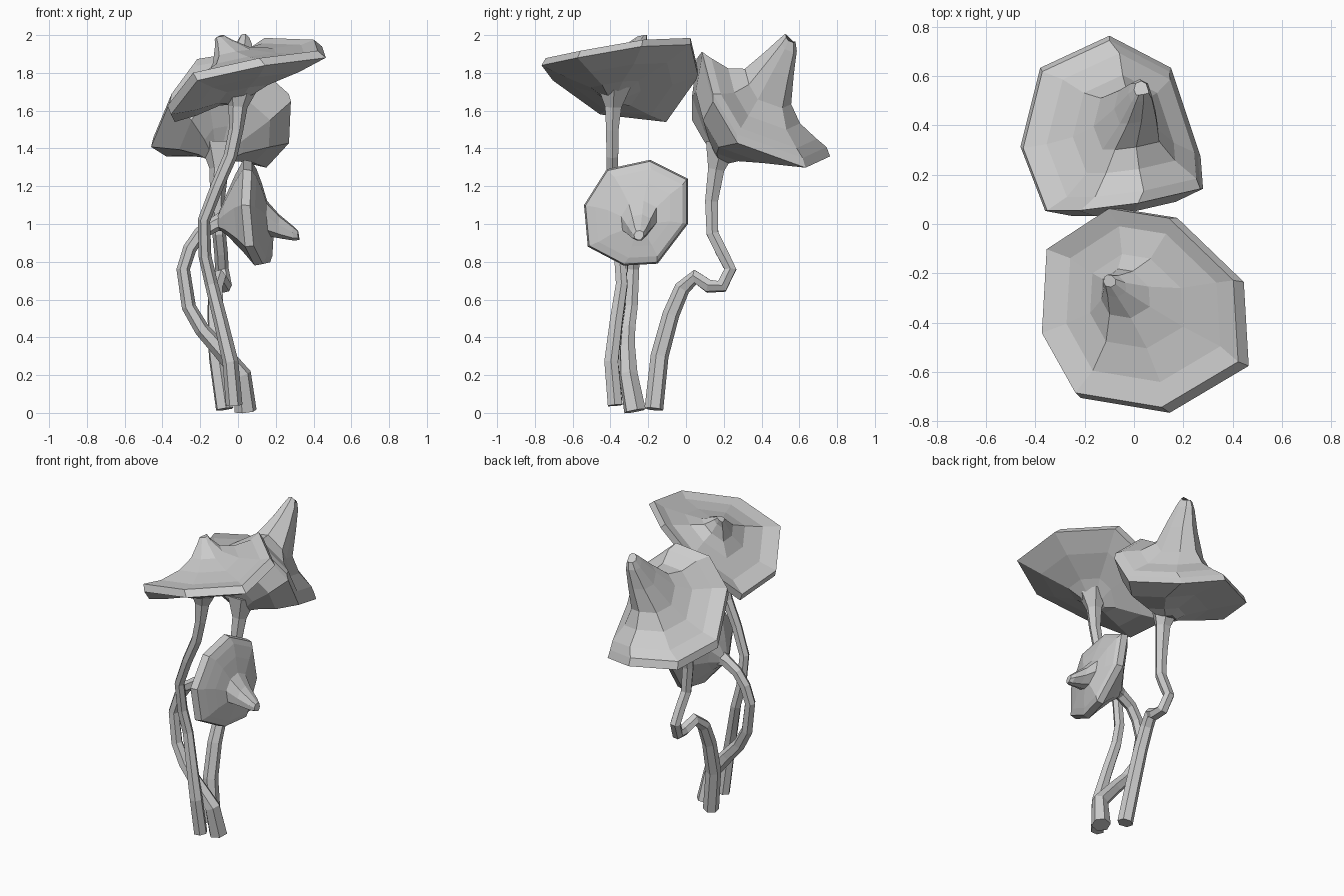
import bpy, bmesh, math
from mathutils import Vector


def loft(name, rings):
    """Skin a list of equal-length vertex rings and close both ends."""
    bm = bmesh.new()
    loops = [[bm.verts.new(p) for p in r] for r in rings]
    n = len(loops[0])
    for a, b in zip(loops, loops[1:]):
        for i in range(n):
            j = (i + 1) % n
            bm.faces.new((a[i], a[j], b[j], b[i]))
    bm.faces.new(loops[0])
    bm.faces.new(loops[-1])
    bmesh.ops.recalc_face_normals(bm, faces=bm.faces)
    me = bpy.data.meshes.new(name)
    bm.to_mesh(me)
    bm.free()
    ob = bpy.data.objects.new(name, me)
    bpy.context.collection.objects.link(ob)
    return ob


def cap(name, rim, upper, lower, lip):
    """Cap: scaled copies of the rim at (centre, scale), tip to underside."""
    rim = [Vector(p) for p in rim]
    mid = sum(rim, Vector()) / len(rim)
    lip = Vector(lip)

    def ring(c, s):
        return [Vector(c) + (p - mid) * s for p in rim]
    rings = [ring(c, s) for c, s in upper]
    rings += [ring(mid + lip, 0.97), ring(mid - lip, 1.0)]
    rings += [ring(c, s) for c, s in lower]
    return loft(name, rings)


def stem(name, path, sides=6):
    """Tapered tube along (x, y, z, radius) points."""
    pts = [Vector(p[:3]) for p in path]
    u = Vector((1, 0, 0))
    rings = []
    for i, p in enumerate(pts):
        t = (pts[min(i + 1, len(pts) - 1)] - pts[max(i - 1, 0)]).normalized()
        u = (u - t * u.dot(t)).normalized()
        v = t.cross(u)
        rings.append([p + (u * math.cos(a) + v * math.sin(a)) * path[i][3]
                      for a in (math.tau * k / sides for k in range(sides))])
    return loft(name, rings)


# Front mushroom: wide tilted cap on a snaking stem
cap("front_cap",
    [(-.09, .07, 1.80), (.16, .03, 1.97), (.43, -.23, 1.96), (.45, -.57, 1.90),
     (.13, -.76, 1.86), (-.23, -.70, 1.78), (-.37, -.45, 1.60), (-.35, -.10, 1.56)],
    [((-.10, -.23, 1.99), .06), ((-.08, -.25, 1.96), .11),
     ((-.04, -.28, 1.90), .24), ((0, -.31, 1.86), .46), ((.02, -.32, 1.83), .76)],
    [((.03, -.35, 1.74), .68), ((.02, -.37, 1.705), .32), ((.01, -.38, 1.67), .16)],
    (-.015, .005, .02))
stem("front_stem",
     [(.01, -.38, 1.73, .10), (0, -.385, 1.62, .05), (-.01, -.39, 1.50, .038),
      (-.04, -.39, 1.36, .036), (-.11, -.39, 1.20, .034), (-.18, -.375, 1.02, .033),
      (-.175, -.35, .83, .034), (-.14, -.34, .68, .035), (-.09, -.37, .48, .038),
      (-.04, -.395, .27, .042), (-.02, -.375, .04, .044)])

# Rear mushroom: cap leaning back with a tall spike, kinked stem
cap("rear_cap",
    [(-.10, .76, 1.38), (.15, .63, 1.32), (.27, .27, 1.45), (.28, .14, 1.67),
     (.02, .08, 1.90), (-.22, .05, 1.86), (-.36, .05, 1.67), (-.46, .31, 1.43),
     (-.38, .63, 1.38)],
    [((.03, .545, 1.98), .08), ((.025, .53, 1.94), .13), ((.005, .47, 1.83), .23),
     ((-.03, .40, 1.70), .36), ((-.04, .36, 1.635), .56), ((-.05, .335, 1.60), .82)],
    [((-.07, .21, 1.48), .65), ((-.09, .18, 1.41), .32), ((-.10, .18, 1.36), .16)],
    (0, -.003, .022))
stem("rear_stem",
     [(-.10, .19, 1.42, .10), (-.10, .16, 1.29, .05), (-.11, .135, 1.12, .039),
      (-.10, .14, .95, .036), (-.09, .19, .85, .036), (-.085, .235, .76, .036),
      (-.07, .19, .67, .038), (-.07, .12, .67, .038), (-.10, .05, .72, .04),
      (-.12, -.02, .66, .042), (-.12, -.08, .52, .045), (-.11, -.14, .30, .048),
      (-.07, -.17, .02, .05)])

# Small mushroom: cap turned sideways on a looping stem
cap("small_cap",
    [(.05, -.42, 1.29), (.05, -.19, 1.34), (.08, .01, 1.24), (.12, .01, 1.00),
     (.15, -.15, .79), (.11, -.33, .78), (.06, -.52, .88), (.04, -.54, 1.10)],
    [((.32, -.25, .94), .09), ((.295, -.25, .95), .14), ((.225, -.25, .985), .23),
     ((.165, -.25, 1.025), .34), ((.145, -.25, 1.045), .60), ((.125, -.25, 1.05), .84)],
    [((.01, -.26, 1.05), .74), ((-.06, -.27, 1.03), .36), ((-.10, -.27, 1.01), .15)],
    (.022, 0, 0))
stem("small_stem",
     [(-.05, -.27, 1.02, .065), (-.12, -.27, 1.00, .04), (-.20, -.27, .95, .036),
      (-.255, -.275, .87, .036), (-.29, -.28, .76, .036), (-.26, -.29, .56, .038),
      (-.19, -.305, .44, .04), (-.10, -.31, .34, .044), (.02, -.305, .20, .052),
      (.04, -.27, .01, .06)])
